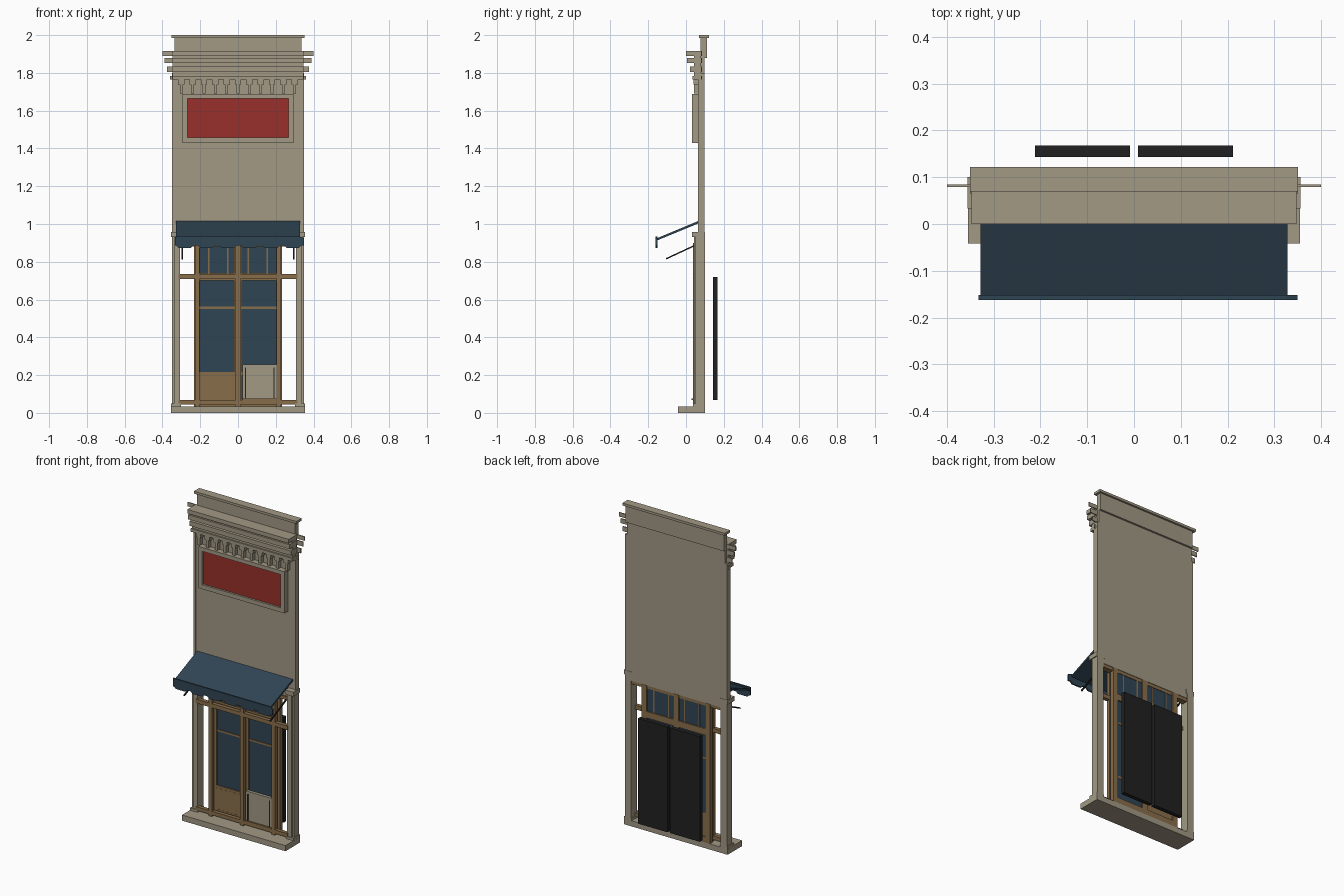
import bpy, bmesh, math
from mathutils import Vector

if "Cube" in bpy.data.objects:
    bpy.data.objects.remove(bpy.data.objects["Cube"], do_unlink=True)


def material(name, r, g, b):
    m = bpy.data.materials.new(name)
    m.use_nodes = True
    m.diffuse_color = (r, g, b, 1)
    m.node_tree.nodes["Principled BSDF"].inputs["Base Color"].default_value = (r, g, b, 1)
    return m


STONE = material("stone", 0.36, 0.32, 0.235)
BLUE = material("dark blue", 0.03, 0.06, 0.09)
RED = material("sign red", 0.32, 0.03, 0.025)
WOOD = material("wood", 0.25, 0.155, 0.07)
BLACK = material("black", 0.015, 0.015, 0.016)


def finish(name, bm, mat):
    bmesh.ops.recalc_face_normals(bm, faces=bm.faces)
    me = bpy.data.meshes.new(name)
    bm.to_mesh(me)
    bm.free()
    me.materials.append(mat)
    ob = bpy.data.objects.new(name, me)
    bpy.context.collection.objects.link(ob)
    return ob


def box(name, mat, x, y, z):
    """Box from (low, high) ranges on each axis."""
    bm = bmesh.new()
    bmesh.ops.create_cube(bm, size=1)
    for v in bm.verts:
        v.co = [r[0] + (c + 0.5) * (r[1] - r[0]) for c, r in zip(v.co, (x, y, z))]
    return finish(name, bm, mat)


def span(name, mat, half, y, z):
    return box(name, mat, (-half, half), y, z)


def pair(name, mat, x, y, z):
    """The same box on both sides."""
    box("left_" + name, mat, x, y, z)
    box("right_" + name, mat, (-x[1], -x[0]), y, z)


def extrude(name, mat, points, direction):
    bm = bmesh.new()
    face = bm.faces.new([bm.verts.new(p) for p in points])
    new = bmesh.ops.extrude_face_region(bm, geom=[face])["geom"]
    bmesh.ops.translate(bm, vec=direction, verts=[g for g in new if isinstance(g, bmesh.types.BMVert)])
    return finish(name, bm, mat)


# Base, pilasters and capitals
span("base_step", STONE, 0.355, (-0.042, 0.1), (0, 0.035))
pair("pilaster", STONE, (0.307, 0.338), (0.042, 0.1), (0.035, 0.93))
pair("pilaster_edge", STONE, (0.338, 0.35), (0.05, 0.1), (0.035, 0.93))
pair("capital", STONE, (0.3, 0.356), (0.033, 0.1), (0.93, 0.957))
pair("pilaster_foot", STONE, (0.303, 0.354), (0.036, 0.1), (0.035, 0.05))

# Upper wall and parapet
span("upper_wall", STONE, 0.337, (0.068, 0.098), (0.9, 1.89))
pair("wall_corner_strip", STONE, (0.337, 0.35), (0.064, 0.098), (0.957, 1.8))
span("parapet", STONE, 0.337, (0.078, 0.11), (1.88, 1.987))
span("parapet_cap", STONE, 0.351, (0.07, 0.122), (1.985, 2.0))

# Stepped cornice, with thin return fins at the ends
for i, (half, front, low, high) in enumerate((
        (0.4, 0.0, 1.89, 1.915), (0.39, 0.006, 1.852, 1.88),
        (0.375, 0.021, 1.806, 1.835), (0.36, 0.034, 1.764, 1.784))):
    span(f"cornice_course_{i}", STONE, 0.348, (front, 0.08), (low, high))
    span(f"cornice_fin_{i}", STONE, half, (0.079, 0.085), (low, high))
span("cornice_backing", STONE, 0.346, (0.042, 0.08), (1.78, 1.9))

# Row of small brackets under the cornice
for i in range(11):
    x = -0.3 + i * 0.06
    box(f"bracket_{i}", STONE, (x - 0.008, x + 0.008), (0.043, 0.07), (1.69, 1.765))
    box(f"bracket_head_{i}", STONE, (x - 0.017, x + 0.017), (0.039, 0.07), (1.738, 1.765))

# Framed sign board
span("sign_frame_bottom", STONE, 0.295, (0.032, 0.07), (1.43, 1.457))
span("sign_frame_top", STONE, 0.295, (0.032, 0.07), (1.664, 1.688))
pair("sign_frame_side", STONE, (0.268, 0.295), (0.032, 0.07), (1.457, 1.664))
span("sign_panel", RED, 0.268, (0.044, 0.07), (1.457, 1.664))

# Awning sheet, scalloped valance and support rods
sheet = ((0.068, 1.017), (-0.16, 0.922), (-0.16, 0.91), (0.068, 1.004))
extrude("awning_sheet", BLUE, [(-0.328, y, z) for y, z in sheet], (0.656, 0, 0))
edge = [(-0.333, -0.152, 0.934), (-0.333, -0.152, 0.885)]
for i in range(6):
    x = -0.325 + i * 0.114
    for dx, z in ((0, 0.885), (0.012, 0.873), (0.076, 0.873), (0.088, 0.885)):
        edge.append((x + dx, -0.152, z))
edge += [(0.35, -0.152, 0.885), (0.35, -0.152, 0.925), (0.327, -0.152, 0.934)]
extrude("awning_valance", BLUE, edge, (0, -0.01, 0))
for side, x in (("left", 0.295), ("right", -0.295)):
    rod = ((0.05, 0.892), (-0.105, 0.82), (-0.105, 0.812), (0.05, 0.884))
    extrude(side + "_awning_rod", BLACK, [(x - 0.004, y, z) for y, z in rod], (0.008, 0, 0))

# Front timber frame
span("sill_rail", WOOD, 0.315, (0.036, 0.06), (0.045, 0.068))
span("transom_rail", WOOD, 0.315, (0.036, 0.06), (0.71, 0.735))
span("head_rail", WOOD, 0.307, (0.06, 0.095), (0.88, 0.902))
pair("front_post", WOOD, (0.205, 0.228), (0.036, 0.06), (0.035, 0.9))
span("centre_post", WOOD, 0.012, (0.036, 0.06), (0.035, 0.9))

# Recessed door frame, door rails and transom lights
pair("door_jamb", WOOD, (0.2, 0.234), (0.075, 0.1), (0.035, 0.9))
span("door_mullion", WOOD, 0.02, (0.075, 0.1), (0.035, 0.9))
span("door_head", WOOD, 0.234, (0.075, 0.1), (0.7, 0.74))
span("door_sill", WOOD, 0.234, (0.075, 0.1), (0.035, 0.07))
pair("transom_glass", BLUE, (0.02, 0.2), (0.084, 0.092), (0.74, 0.885))
pair("door_glass", BLUE, (0.02, 0.2), (0.084, 0.092), (0.07, 0.7))
pair("door_mid_rail", WOOD, (0.02, 0.2), (0.079, 0.094), (0.55, 0.562))
pair("door_low_rail", WOOD, (0.02, 0.2), (0.077, 0.094), (0.2, 0.216))
for x in (0.055, 0.155):
    pair(f"transom_bar_{round(x * 1000)}", WOOD, (x - 0.004, x + 0.004), (0.079, 0.094), (0.74, 0.885))
box("right_kick_panel", WOOD, (-0.2, -0.02), (0.076, 0.094), (0.07, 0.2))

# Notice board standing before one door, with dark side grooves
box("board", STONE, (0.025, 0.205), (0.04, 0.06), (0.05, 0.255))
for x in (0.04, 0.19):
    box(f"board_groove_{round(x * 1000)}", BLACK, (x - 0.003, x + 0.003), (0.036, 0.041), (0.065, 0.24))
box("board_foot", WOOD, (0.025, 0.205), (0.03, 0.045), (0.068, 0.075))

# Dark shutters standing behind the doors
pair("back_shutter", BLACK, (0.009, 0.212), (0.143, 0.168), (0.068, 0.72))
